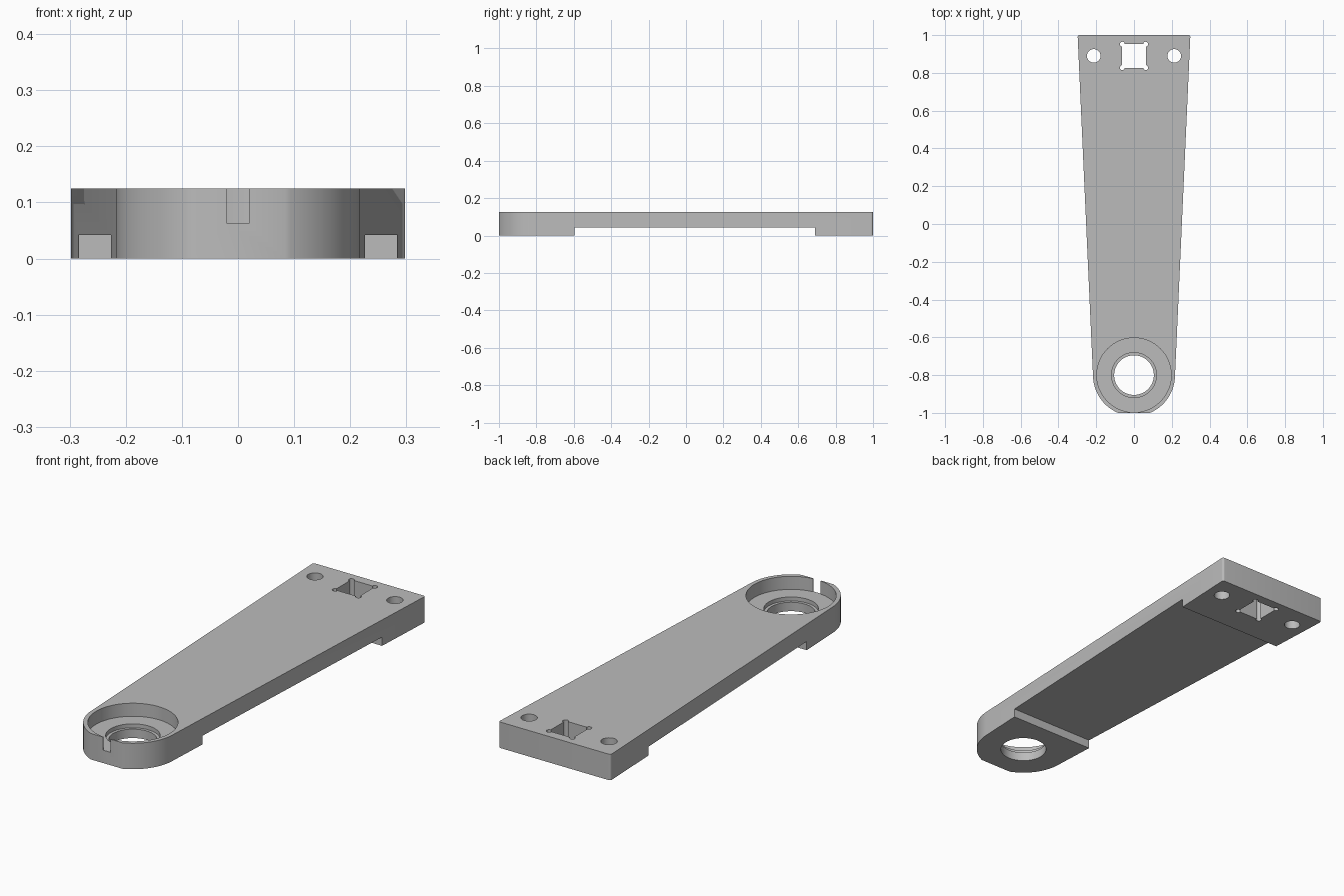
import bpy, bmesh
from math import sin, cos, pi, radians, sqrt, atan2

if "Cube" in bpy.data.objects:
    bpy.data.objects.remove(bpy.data.objects["Cube"])

TOP = 0.125            # plate thickness
END_Y, END_R = -0.80, 0.217   # centre and radius of the rounded end
HOLE_Y = 0.89          # row of mounting holes

grey = bpy.data.materials.new("Plain grey")
grey.use_nodes = True
colour = (0.5, 0.5, 0.5, 1)
grey.diffuse_color = colour
grey.node_tree.nodes["Principled BSDF"].inputs["Base Color"].default_value = colour


def prism(name, outline, z0, z1):
    """Extrude a counter-clockwise outline from z0 to z1."""
    bm = bmesh.new()
    face = bm.faces.new([bm.verts.new((x, y, z0)) for x, y in outline])
    top = bmesh.ops.extrude_face_region(bm, geom=[face])["geom"]
    verts = [v for v in top if isinstance(v, bmesh.types.BMVert)]
    bmesh.ops.translate(bm, verts=verts, vec=(0, 0, z1 - z0))
    bmesh.ops.recalc_face_normals(bm, faces=bm.faces)
    mesh = bpy.data.meshes.new(name)
    bm.to_mesh(mesh)
    bm.free()
    mesh.materials.append(grey)
    obj = bpy.data.objects.new(name, mesh)
    bpy.context.collection.objects.link(obj)
    return obj


def arc(cx, cy, r, a0, a1, n):
    return [(cx + r * cos(a0 + (a1 - a0) * i / n),
             cy + r * sin(a0 + (a1 - a0) * i / n)) for i in range(n + 1)]


def circle(cx, cy, r, n=64):
    return arc(cx, cy, r, 0, 2 * pi, n)[:-1]


def rect(x0, x1, y0, y1):
    return [(x0, y0), (x1, y0), (x1, y1), (x0, y1)]


# Tapered plate outline: flattened round nose, straight sides, small back fillets
flat = sqrt(END_R ** 2 - (END_Y + 1) ** 2)
right = arc(0, END_Y, END_R, atan2(-1 - END_Y, flat), radians(-2.5), 24)
right += arc(0.288, 0.99, 0.01, radians(-2.5), pi / 2, 6)
left = [(-x, y) for x, y in reversed(right)]
plate = prism("arm_plate", right + left, 0, TOP)

# Cutters: underside recess, stepped bearing seat, nose slot, mounting holes
cutters = [
    prism("underside_recess", rect(-0.5, 0.5, -0.595, 0.69), -0.1, 0.042),
    prism("bearing_pocket", circle(0, END_Y, 0.197, 96), 0.062, 0.3),
    prism("bearing_step", circle(0, END_Y, 0.119), 0.043, 0.3),
    prism("bearing_hole", circle(0, END_Y, 0.105), -0.1, 0.3),
    prism("nose_slot", rect(-0.02, 0.02, -1.1, -0.9), 0.062, 0.3),
    prism("square_hole", rect(-0.063, 0.063, HOLE_Y - 0.063, HOLE_Y + 0.063), -0.1, 0.3),
]
for sx in (-1, 1):
    cutters.append(prism("screw_hole", circle(sx * 0.213, HOLE_Y, 0.036, 40), -0.1, 0.3))
    for sy in (-1, 1):
        cutters.append(prism("corner_relief", circle(sx * 0.062, HOLE_Y + sy * 0.062, 0.013, 20),
                             -0.1, 0.3))

bpy.ops.object.select_all(action='DESELECT')
plate.select_set(True)
bpy.context.view_layer.objects.active = plate
for cutter in cutters:
    cutter.hide_render = True
    mod = plate.modifiers.new(cutter.name, 'BOOLEAN')
    mod.operation = 'DIFFERENCE'
    mod.solver = 'EXACT'
    mod.object = cutter
    bpy.ops.object.modifier_apply(modifier=mod.name)
    bpy.data.objects.remove(cutter)

bpy.ops.object.shade_smooth_by_angle(angle=radians(30))
